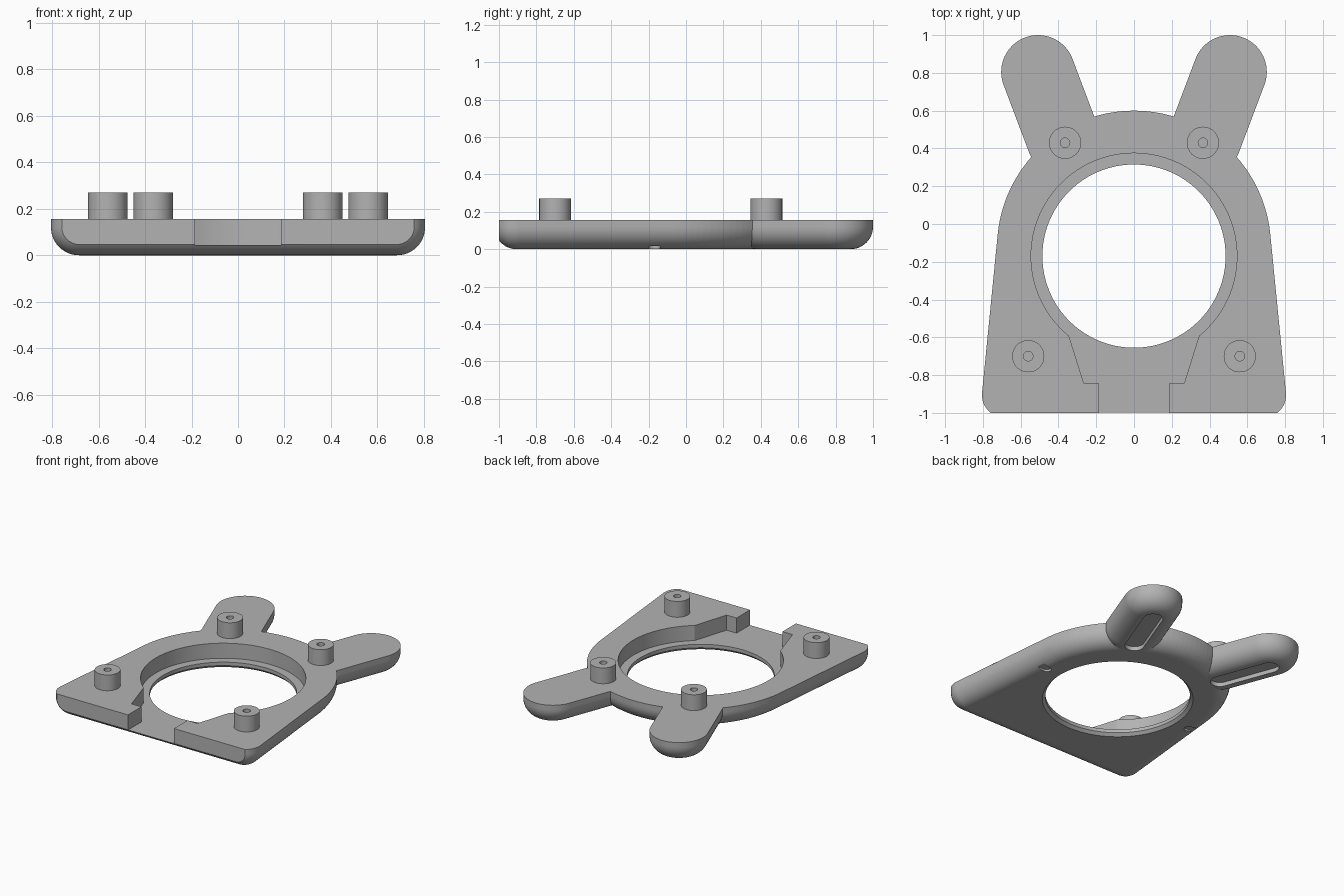
import bpy, bmesh
from math import sin, cos, pi, radians, atan2, ceil

if "Cube" in bpy.data.objects:
    bpy.data.objects.remove(bpy.data.objects["Cube"], do_unlink=True)

TOP = 0.155          # top of the plate
FLOOR = 0.045        # floor of the recess and channel
FILLET = 0.12        # rounding of the lower edge
RING_Y = -0.17       # centre of the round opening

grey = bpy.data.materials.new("plain grey")
grey.use_nodes = True
grey.diffuse_color = (0.45, 0.45, 0.45, 1)
grey.node_tree.nodes["Principled BSDF"].inputs["Base Color"].default_value = (0.45, 0.45, 0.45, 1)


def loft(name, rings):
    """Closed solid through rings of (points, height)."""
    bm = bmesh.new()
    loops = [[bm.verts.new((x, y, z)) for x, y in pts] for pts, z in rings]
    n = len(loops[0])
    for a, b in zip(loops, loops[1:]):
        for i in range(n):
            j = (i + 1) % n
            bm.faces.new((a[i], a[j], b[j], b[i]))
    bm.faces.new(loops[0][::-1])
    bm.faces.new(loops[-1])
    bmesh.ops.remove_doubles(bm, verts=bm.verts, dist=1e-5)
    bmesh.ops.recalc_face_normals(bm, faces=bm.faces)
    mesh = bpy.data.meshes.new(name)
    bm.to_mesh(mesh)
    bm.free()
    mesh.materials.append(grey)
    ob = bpy.data.objects.new(name, mesh)
    bpy.context.collection.objects.link(ob)
    return ob


def circle(x, y, r, n=96):
    return [(x + r * cos(2 * pi * i / n), y + r * sin(2 * pi * i / n)) for i in range(n)]


def grow(core, d):
    """Outline at distance d around a convex counter-clockwise core."""
    pts = []
    for i, (x, y) in enumerate(core):
        px, py = core[i - 1]
        nx, ny = core[(i + 1) % len(core)]
        a = atan2(px - x, y - py)
        turn = (atan2(x - nx, ny - y) - a) % (2 * pi)
        steps = max(1, ceil(turn / radians(5)))
        for k in range(steps + 1):
            t = a + turn * k / steps
            pts.append((x + d * cos(t), y + d * sin(t)))
    return pts


def rounded_slab(name, core, radius):
    """Slab with a rounded lower edge and a sharp upper one."""
    rings = []
    for k in range(13):
        t = pi / 2 * k / 12
        rings.append((grow(core, radius - FILLET * (1 - sin(t))), FILLET * (1 - cos(t))))
    return loft(name, rings + [(grow(core, radius), TOP)])


def prism(name, pts, z0, z1):
    return loft(name, [(pts, z0), (pts, z1)])


def combine(target, tool, operation):
    mod = target.modifiers.new("combine", 'BOOLEAN')
    mod.operation, mod.solver, mod.object = operation, 'EXACT', tool
    bpy.context.view_layer.objects.active = target
    bpy.ops.object.modifier_apply(modifier=mod.name)
    bpy.data.objects.remove(tool, do_unlink=True)


def finish(ob):
    bpy.ops.object.select_all(action='DESELECT')
    ob.select_set(True)
    bpy.context.view_layer.objects.active = ob
    bpy.ops.object.shade_smooth_by_angle(angle=radians(30))
    mod = ob.modifiers.new("even shading", 'WEIGHTED_NORMAL')
    mod.keep_sharp = True


# Plate: round shoulder, flaring sides and rounded front corners
shoulder = [radians(5.6 + 168.8 * i / 56) for i in range(57)]
core = [(0.605 * cos(a), -0.125 + 0.605 * sin(a)) for a in shoulder]
core += [(-0.685, -0.905), (0.685, -0.905)]
plate = rounded_slab("base_plate", core, FILLET)

# Ears joined to the plate
ears = [[(s * 0.374, 0.45), (s * 0.508, 0.805)] for s in (-1, 1)]
for ear in ears:
    combine(plate, rounded_slab("ear", ear, 0.195), 'UNION')

# Flat front edge
front = [(-1.5, -1.5), (1.5, -1.5), (1.5, -1), (-1.5, -1)]
combine(plate, prism("front_cutter", front, -1, 1), 'DIFFERENCE')

# Round recess, and the channel leading from it to the front
combine(plate, prism("recess_cutter", circle(0, RING_Y, 0.545), FLOOR, 1), 'DIFFERENCE')
side = [(0.185, -1.2), (0.185, -0.845), (0.265, -0.845), (0.345, -0.59)]
channel = side + [(-x, y) for x, y in side[::-1]]
combine(plate, prism("channel_cutter", channel, FLOOR, 1), 'DIFFERENCE')

# Through opening with a small chamfer below
opening = [(circle(0, RING_Y, r), z) for r, z in ((0.515, -0.01), (0.485, 0.02), (0.485, 1))]
combine(plate, loft("opening_cutter", opening), 'DIFFERENCE')

# Slots under the ears and small notches under the sides
for ear in ears:
    combine(plate, prism("ear_slot_cutter", grow(ear, 0.065), -0.1, 0.03), 'DIFFERENCE')
for s in (-1, 1):
    notch = grow([(s * 0.62, RING_Y), (s * 0.66, RING_Y)], 0.03)
    combine(plate, prism("notch_cutter", notch, -0.1, 0.016), 'DIFFERENCE')
finish(plate)

# Four hollow pegs
for place, px, py in (("front", 0.56, -0.7), ("back", 0.365, 0.43)):
    for label, s in (("left", 1), ("right", -1)):
        steps = ((0.085, TOP - 0.005), (0.085, 0.27), (0.025, 0.27), (0.025, TOP + 0.01))
        finish(loft(f"{place}_{label}_peg", [(circle(s * px, py, r, 48), z) for r, z in steps]))
